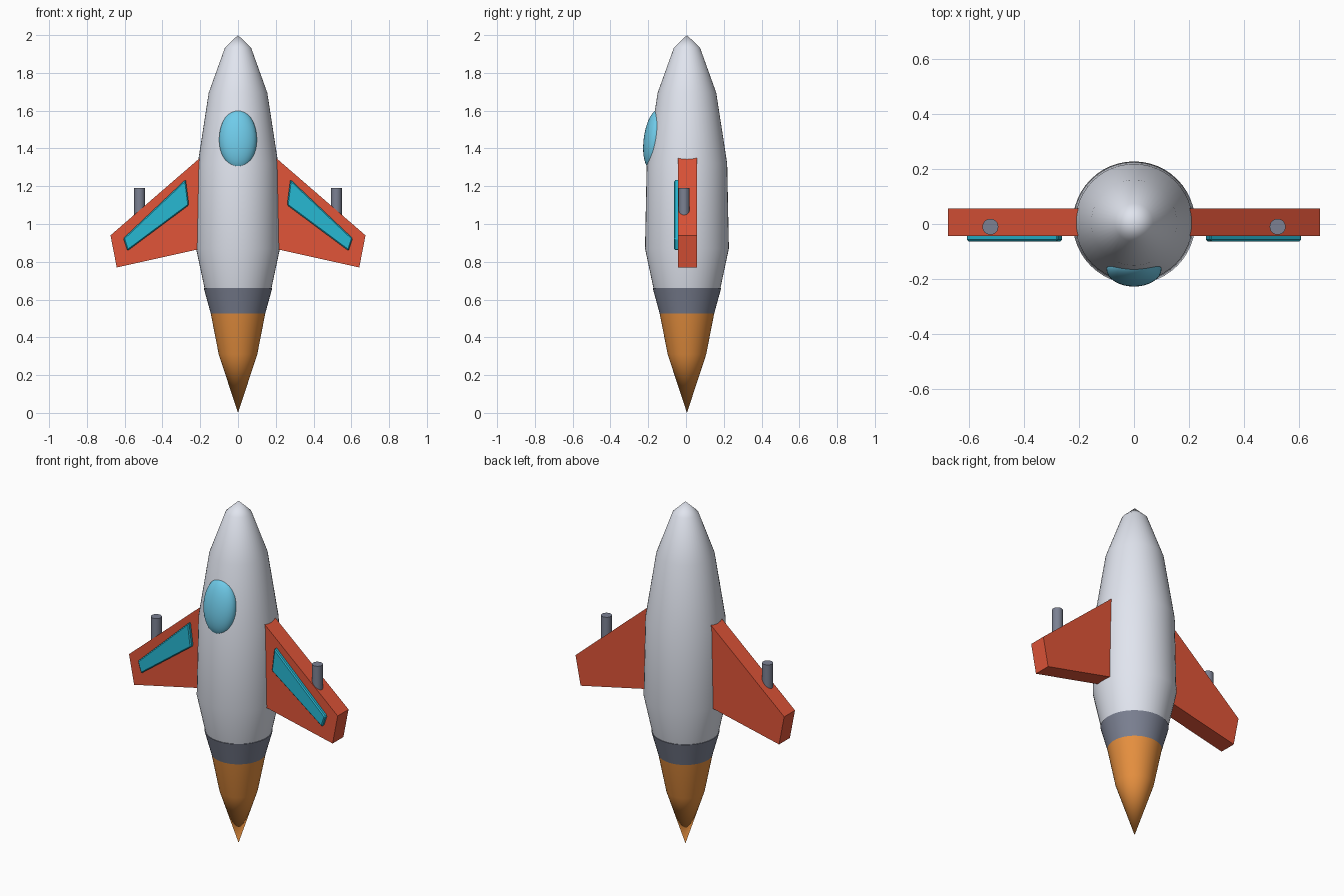
import bpy, bmesh, math

if "Cube" in bpy.data.objects:
    bpy.data.objects.remove(bpy.data.objects["Cube"])

CY = 0.005  # depth of the hull axis


def material(name, rgb):
    m = bpy.data.materials.new(name)
    m.diffuse_color = (*rgb, 1)
    m.use_nodes = True
    m.node_tree.nodes["Principled BSDF"].inputs["Base Color"].default_value = m.diffuse_color
    return m


WHITE = material("hull_white", (0.75, 0.78, 0.86))
GREY = material("dark_grey", (0.2, 0.22, 0.29))
RED = material("wing_red", (0.75, 0.09, 0.04))
CYAN = material("panel_cyan", (0.02, 0.48, 0.65))
GLASS = material("glass_blue", (0.16, 0.6, 0.82))
ORANGE = material("flame_orange", (0.8, 0.28, 0.05))


def finish(bm, name, mat, smooth=True):
    bmesh.ops.recalc_face_normals(bm, faces=bm.faces)
    me = bpy.data.meshes.new(name)
    bm.to_mesh(me)
    bm.free()
    ob = bpy.data.objects.new(name, me)
    bpy.context.collection.objects.link(ob)
    me.materials.append(mat)
    if smooth:
        bpy.ops.object.select_all(action='DESELECT')
        ob.select_set(True)
        bpy.context.view_layer.objects.active = ob
        bpy.ops.object.shade_smooth_by_angle(angle=math.radians(40))
    return ob


def lathe(name, profile, mat, x=0, y=CY, n=48):
    bm = bmesh.new()
    vs = [bm.verts.new((r, 0, z)) for r, z in profile]
    es = [bm.edges.new(p) for p in zip(vs, vs[1:])]
    bmesh.ops.spin(bm, geom=vs + es, axis=(0, 0, 1), cent=(0, 0, 0),
                   angle=math.tau, steps=n, use_duplicate=False)
    bmesh.ops.remove_doubles(bm, verts=bm.verts, dist=1e-4)
    bmesh.ops.translate(bm, verts=bm.verts, vec=(x, y, 0))
    return finish(bm, name, mat)


def plate(name, outline, y0, y1, side, mat, bevel=0):
    # extrude an x-z outline along y, mirrored by side
    bm = bmesh.new()
    f = bm.faces.new([bm.verts.new((side * x, y0, z)) for x, z in outline])
    ext = bmesh.ops.extrude_face_region(bm, geom=[f])["geom"]
    bmesh.ops.translate(bm, vec=(0, y1 - y0, 0),
                        verts=[g for g in ext if isinstance(g, bmesh.types.BMVert)])
    if f.is_valid and len(bm.faces) < 6:
        bm.faces.new([v for v in bm.verts if abs(v.co.y - y0) < 1e-5])
    if bevel:
        bmesh.ops.bevel(bm, geom=bm.edges[:], offset=bevel, segments=1, affect='EDGES')
    return finish(bm, name, mat, smooth=False)


# hull, engine ring and flame
lathe("hull", [(0, 2.0), (0.069, 1.934), (0.155, 1.695), (0.213, 1.32),
               (0.222, 0.87), (0.175, 0.65), (0, 0.65)], WHITE)
lathe("engine_ring", [(0, 0.66), (0.181, 0.66), (0.144, 0.525), (0, 0.525)], GREY)
lathe("flame", [(0, 0.53), (0.144, 0.525), (0.102, 0.31), (0, 0.0)], ORANGE)

# canopy, tilted to follow the hull
bm = bmesh.new()
bmesh.ops.create_uvsphere(bm, u_segments=32, v_segments=20, radius=1)
canopy = finish(bm, "canopy", GLASS)
canopy.scale = (0.1, 0.06, 0.16)
canopy.rotation_euler = (-0.13, 0, 0)
canopy.location = (0, -0.164, 1.447)

# wings with front panels and guns
WING = [(0.12, 1.42), (0.675, 0.94), (0.642, 0.77), (0.12, 0.886)]
PANEL = [(0.277, 1.236), (0.607, 0.924), (0.585, 0.858), (0.26, 1.10)]
for side, label in ((-1, "left"), (1, "right")):
    plate(label + "_wing", WING, -0.043, 0.057, side, RED)
    plate(label + "_wing_panel", PANEL, -0.063, -0.035, side, CYAN, 0.006)
    lathe(label + "_gun", [(0, 1.19), (0.029, 1.19), (0.029, 1.0), (0, 1.0)],
          GREY, x=side * 0.521, y=-0.01, n=24)
